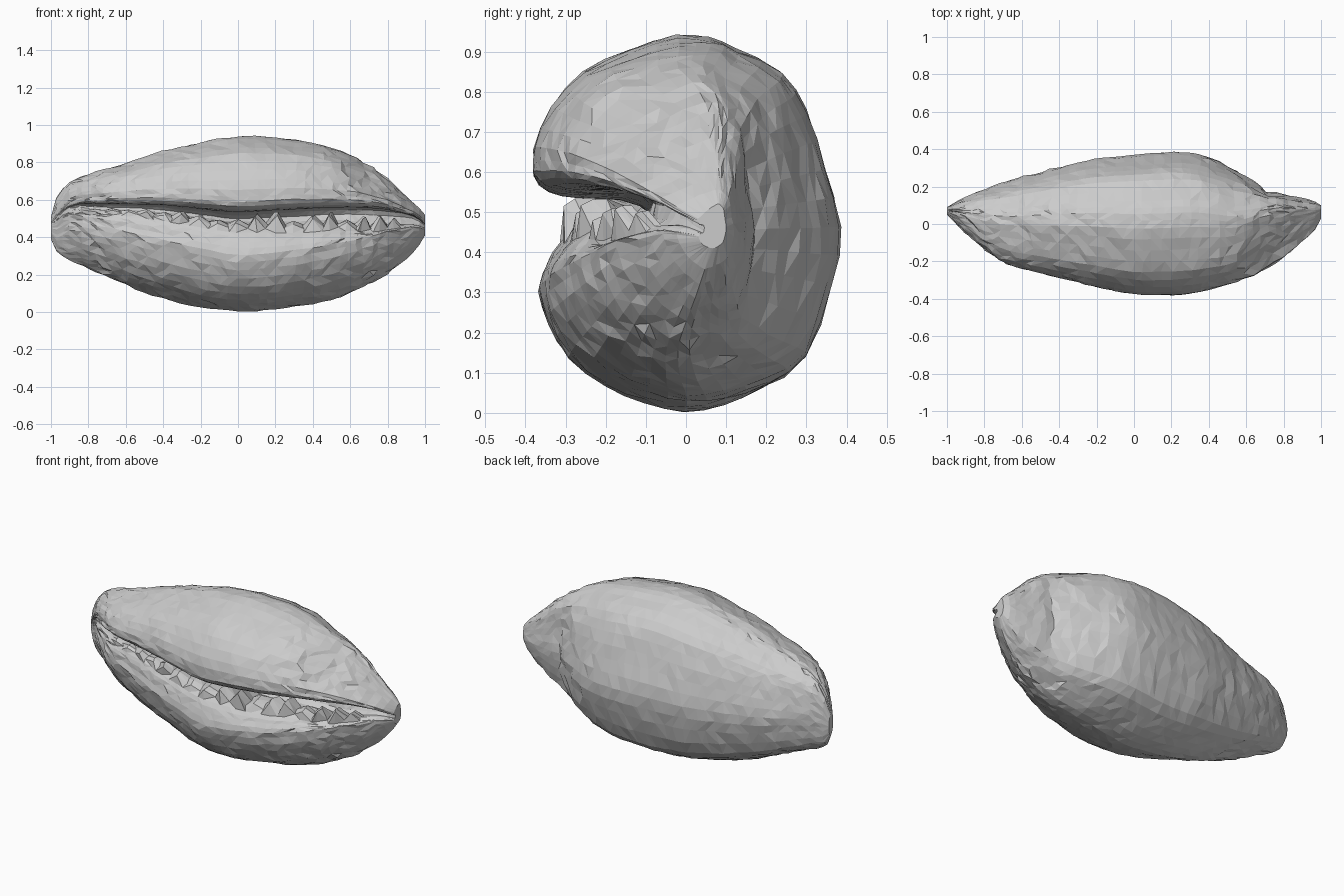
import bpy, bmesh, math, random
from mathutils import Vector, noise

if "Cube" in bpy.data.objects:
    bpy.data.objects.remove(bpy.data.objects["Cube"])

random.seed(4)

# outline along the length: x, bottom z, top z
SIDE = [(-1, .39, .51), (-.985, .34, .58), (-.95, .305, .645), (-.88, .262, .715), (-.8, .232, .738),
        (-.6, .14, .795), (-.4, .072, .86), (-.2, .026, .905), (0, .0, .942), (.2, .012, .939),
        (.4, .042, .905), (.52, .066, .872), (.65, .122, .815), (.8, .202, .715), (.9, .28, .62),
        (.97, .36, .555), (1, .41, .52)]
# outline from the top: x, front y, back y
PLAN = [(-1, .05, .09), (-.95, .00, .12), (-.88, -.07, .155), (-.8, -.135, .19), (-.72, -.205, .215),
        (-.6, -.238, .25), (-.4, -.288, .305), (-.2, -.338, .352), (0, -.382, .37), (.2, -.383, .385),
        (.32, -.368, .382), (.42, -.348, .352), (.55, -.305, .285), (.68, -.25, .205), (.75, -.21, .172),
        (.8, -.18, .16), (.9, -.095, .14), (.97, -.03, .12), (1, .03, .10)]
# slit: x, height, depth factor
SLIT = [(-1, .47, .1), (-.9, .57, .45), (-.7, .565, .65), (-.4, .55, .8), (0, .50, 1), (.2, .515, 1),
        (.5, .535, 1), (.8, .54, 1), (.95, .505, 1), (1, .465, .6)]
# cross-section at the widest place (y, z), running round from the underside
SECTION = [(0, .004), (-.1, .025), (-.2, .062), (-.29, .13), (-.345, .22), (-.365, .3), (-.34, .37),
           (-.31, .42), (-.25, .46), (-.16, .465), (-.09, .495), (-.16, .525), (-.27, .53),
           (-.345, .545), (-.382, .585), (-.38, .65), (-.335, .755), (-.255, .845), (-.14, .90),
           (-.02, .938), (.06, .937), (.13, .905), (.24, .845), (.3, .75), (.35, .61), (.385, .46),
           (.365, .31), (.3, .135), (.2, .065), (.1, .02)]
INNER = range(12, 29)      # section points that belong to the slit
TOOTH = (15, 16, 17)       # points on the edge of the lower lip


def sample(table, x):
    for a, b in zip(table, table[1:]):
        if x <= b[0]:
            t = (x - a[0]) / (b[0] - a[0])
            return [p + (q - p) * t for p, q in zip(a[1:], b[1:])]
    return table[-1][1:]


def soft(table, x):
    # averages nearby samples to soften the bends
    h = min(.06, (1 - abs(x)) * .4)
    return [sum(v) / 3 for v in zip(*(sample(table, x + d) for d in (-h, 0, h)))]


def ramp(x, lo, hi):
    t = min(1, max(0, (x - lo) / (hi - lo)))
    return t * t * (3 - 2 * t)


def rounded(points):
    # doubles a closed polyline with curved in-between points
    out, n = [], len(points)
    for i in range(n):
        a, b, c, d = (Vector(points[(i + k) % n]) for k in (-1, 0, 1, 2))
        out += [b, (b + c) * .5625 - (a + d) * .0625]
    return out


def ring(x, index):
    zb, zt = soft(SIDE, x)
    yf, yb = soft(PLAN, x)
    slit, depth = soft(SLIT, x)
    power = math.log(min(.8, max(.3, (slit - zb) / (zt - zb)))) / math.log(.53)
    size = min(1, (zt - zb) / .6)
    tooth = random.uniform(.02, .08) if index % 2 and -.75 < x < .85 else 0
    wide = (.03 * ramp(x, 0, .4) + .04 * ramp(x, .45, .8)) * size
    pts = []
    for k, p in enumerate(profile):
        s = min(1, max(0, (p.x + .382) / .767))
        t = min(1, max(0, (p.y - .004) / .934))
        if k in INNER:
            s *= depth
        w = max(0, 1 - 1.3 * s) if k not in INNER else 1
        t = t * (1 - w) + t ** power * w
        # the narrow end has its crest pushed towards a flat back
        if k > 30:
            s += (s ** .5 - s) * ramp(x, .5, .78) * ramp(t, .45, .95)
        y, z = yf + (yb - yf) * s, zb + (zt - zb) * t
        # groove behind the raised rim of the narrow end
        if s > .7:
            y -= .025 * math.exp(-((x - .71) / .045) ** 2) * math.sin(math.pi * t)
        # wider opening with teeth standing on the lower lip
        if 10 <= k <= 20:
            z -= wide * ramp(k, 9, 14) * (1 - ramp(k, 18, 21))
        if k in TOOTH:
            z += tooth * (.9 if x > .1 else .4)
            y -= tooth * .3
        pts.append(Vector((x, y, z)))
    return pts, size


# shell body lofted from rings, with chipped irregular facets
profile = rounded(SECTION)
COUNT = 46
bm = bmesh.new()
rings = []
for i in range(COUNT + 1):
    u = -1 + 2 * i / COUNT
    x = .7 * u + .3 * math.sin(u * math.pi / 2)
    row = []
    points, size = ring(x, i)
    for k, p in enumerate(points):
        if 0 < i < COUNT:
            p.x += random.uniform(-.014, .014) * size ** 2
            bump = noise.noise(p * 6) * .006 + random.uniform(-.003, .003) * size
            p += Vector((0, p.y, p.z - .47)).normalized() * bump
        row.append(bm.verts.new(p))
    rings.append(row)

n = len(profile)
for a, b in zip(rings, rings[1:]):
    for k in range(n):
        m = (k + 1) % n
        if random.random() < .5:
            bm.faces.new((a[k], a[m], b[m]))
            bm.faces.new((a[k], b[m], b[k]))
        else:
            bm.faces.new((a[k], a[m], b[k]))
            bm.faces.new((a[m], b[m], b[k]))
bm.faces.new(rings[0])
bm.faces.new(rings[-1])
bmesh.ops.recalc_face_normals(bm, faces=bm.faces)

mesh = bpy.data.meshes.new("sea_shell")
bm.to_mesh(mesh)
bm.free()
shell = bpy.data.objects.new("sea_shell", mesh)
bpy.context.collection.objects.link(shell)
